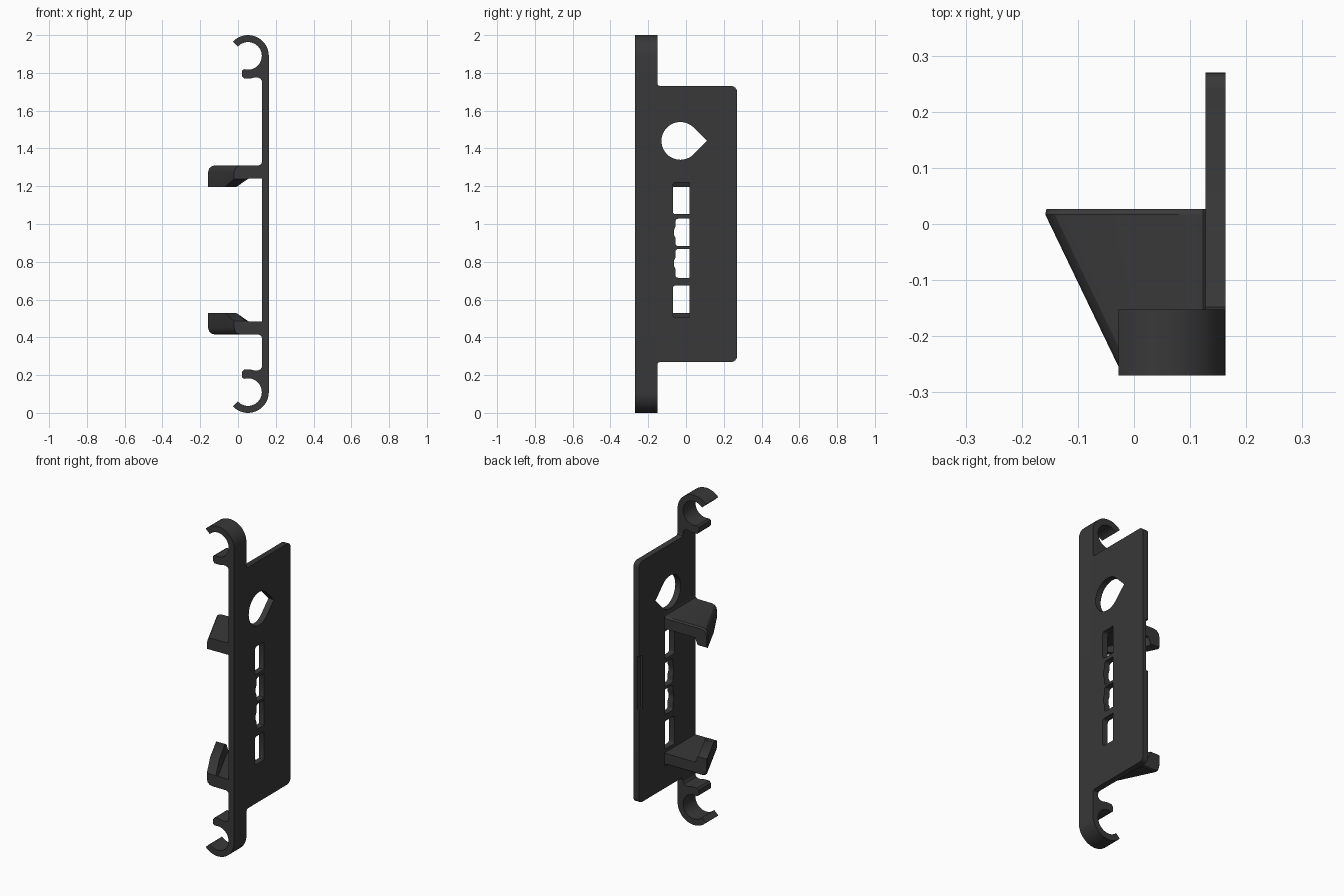
import bpy, bmesh, math
from mathutils import Matrix, Vector

if "Cube" in bpy.data.objects:
    bpy.data.objects.remove(bpy.data.objects["Cube"])

mat = bpy.data.materials.new("charcoal plastic")
mat.diffuse_color = (0.04, 0.04, 0.04, 1)
mat.use_nodes = True
mat.node_tree.nodes["Principled BSDF"].inputs["Base Color"].default_value = mat.diffuse_color


def finish(obj):
    """Weld, orient and shade one part."""
    bm = bmesh.new()
    bm.from_mesh(obj.data)
    bmesh.ops.remove_doubles(bm, verts=bm.verts, dist=1e-5)
    bmesh.ops.recalc_face_normals(bm, faces=bm.faces)
    bm.to_mesh(obj.data)
    bm.free()
    obj.data.materials.clear()
    obj.data.materials.append(mat)
    bpy.ops.object.select_all(action='DESELECT')
    obj.select_set(True)
    bpy.context.view_layer.objects.active = obj
    bpy.ops.object.shade_smooth_by_angle(angle=math.radians(30))


def arc(cx, cy, r, a0, a1, n):
    return [(cx + r * math.cos(math.radians(a0 + (a1 - a0) * i / n)),
             cy + r * math.sin(math.radians(a0 + (a1 - a0) * i / n)))
            for i in range(n + 1)]


def extruded(name, loops, depth, matrix):
    """Filled outline with holes, extruded both ways and turned into a mesh."""
    cu = bpy.data.curves.new(name, 'CURVE')
    cu.dimensions, cu.fill_mode, cu.extrude = '2D', 'BOTH', depth / 2
    for pts in loops:
        sp = cu.splines.new('POLY')
        sp.points.add(len(pts) - 1)
        for p, q in zip(sp.points, pts):
            p.co = (q[0], q[1], 0, 1)
        sp.use_cyclic_u = True
    tmp = bpy.data.objects.new(name + "_outline", cu)
    bpy.context.collection.objects.link(tmp)
    dg = bpy.context.evaluated_depsgraph_get()
    me = bpy.data.meshes.new_from_object(tmp.evaluated_get(dg))
    bpy.data.objects.remove(tmp)
    me.transform(matrix)
    obj = bpy.data.objects.new(name, me)
    bpy.context.collection.objects.link(obj)
    finish(obj)
    return obj


def axes(x, y, z, origin):
    m = Matrix((x, y, z)).transposed().to_4x4()
    m.translation = Vector(origin)
    return m


X, Y, Z = Vector((1, 0, 0)), Vector((0, 1, 0)), Vector((0, 0, 1))

# Front bar with an open clip hook at each end
half = [(0.163, 1.89)]
half += arc(0.053, 1.89, 0.11, 0, 137, 20)[1:]
half += arc(0.053, 1.89, 0.073, 137, -106, 30)
half += [(0.022, 1.813), (0.02, 1.80), (0.022, 1.782), (0.032, 1.771)]
half += arc(0.053, 1.88, 0.11, -95, -70, 4)
half += [(0.107, 1.775), (0.119, 1.770), (0.127, 1.757)]
outline = half + [(x, 2 - z) for x, z in reversed(half)]
extruded("clip_bar", [outline], 0.118, axes(X, Z, -Y, (0, -0.211, 0)))

# Side plate: rounded rear corners, small fillets against the bar
top = arc(0.24, 1.70, 0.03, 0, 90, 6) + [(-0.137, 1.73), (-0.148, 1.735), (-0.152, 1.747)]
plate = top + [(y, 2 - z) for y, z in reversed(top)]
drop = arc(-0.03, 1.44, 0.1, 45, 315, 36) + [(0.111, 1.44)]


def window(y0, z0, y1, z1, bump=0.0):
    r, c = 0.015, (z0 + z1) / 2
    pts = arc(y1 - 0.003, z0 + 0.003, 0.003, -90, 0, 2)
    pts += arc(y1 - 0.003, z1 - 0.003, 0.003, 0, 90, 2)
    pts += arc(y0 + r, z1 - r, r, 90, 180, 4)
    if bump:
        pts += [(y0, c + 0.03), (y0 - bump, c + 0.015), (y0 - bump, c - 0.015), (y0, c - 0.03)]
    return pts + arc(y0 + r, z0 + r, r, 180, 270, 4)


windows = [window(-0.07, 1.052, 0.018, 1.22), window(-0.056, 0.883, 0.018, 1.028, 0.007),
           window(-0.056, 0.715, 0.018, 0.868, 0.007), window(-0.07, 0.505, 0.018, 0.675)]
side = extruded("side_plate", [plate, drop] + windows, 0.036,
                axes(Y, Z, X, (0.145, 0, 0)))

# Shallow finger notch in the rear edge of the plate
bpy.ops.mesh.primitive_cube_add(size=1, location=(0.12, 0.27, 1.0))
cutter = bpy.context.object
cutter.name = "notch_cutter"
cutter.scale = (0.04, 0.07, 0.32)
cutter.hide_render = True
mod = side.modifiers.new("notch", 'BOOLEAN')
mod.operation, mod.object, mod.solver = 'DIFFERENCE', cutter, 'EXACT'
bpy.context.view_layer.objects.active = side
bpy.ops.object.modifier_apply(modifier="notch")
bpy.data.objects.remove(cutter)


# Retaining arms: slanted outer edge with a lip that ramps out toward the front
def arm(name, flip):
    def section(y, zb, inset=0.0):
        ox = -0.163 + 0.143 * (0.027 - y) / 0.297 + inset
        zt = 1.31 - inset
        pts = [(0.14, 1.33), (0.127, 1.33), (0.123, zt + 0.007), (0.11, zt),
               (ox + 0.035, zt), (ox + 0.017, zt - 0.005), (ox + 0.005, zt - 0.017),
               (ox, zt - 0.035), (ox, zb), (ox + 0.06, zb), (ox + 0.075, 1.24), (0.14, 1.24)]
        return [(x, y, 1.725 - z if flip else z) for x, z in pts]

    bm = bmesh.new()
    rings = [[bm.verts.new(p) for p in s] for s in (
        section(0.027, 1.20, 0.007), section(0.017, 1.195),
        section(-0.165, 1.195), section(-0.27, 1.239))]
    n = len(rings[0])
    for a, b in zip(rings, rings[1:]):
        for i in range(n):
            bm.faces.new((a[i], a[(i + 1) % n], b[(i + 1) % n], b[i]))
    bm.faces.new(rings[0])
    bm.faces.new(rings[-1])
    me = bpy.data.meshes.new(name)
    bm.to_mesh(me)
    bm.free()
    obj = bpy.data.objects.new(name, me)
    bpy.context.collection.objects.link(obj)
    finish(obj)


arm("upper_arm", False)
arm("lower_arm", True)
